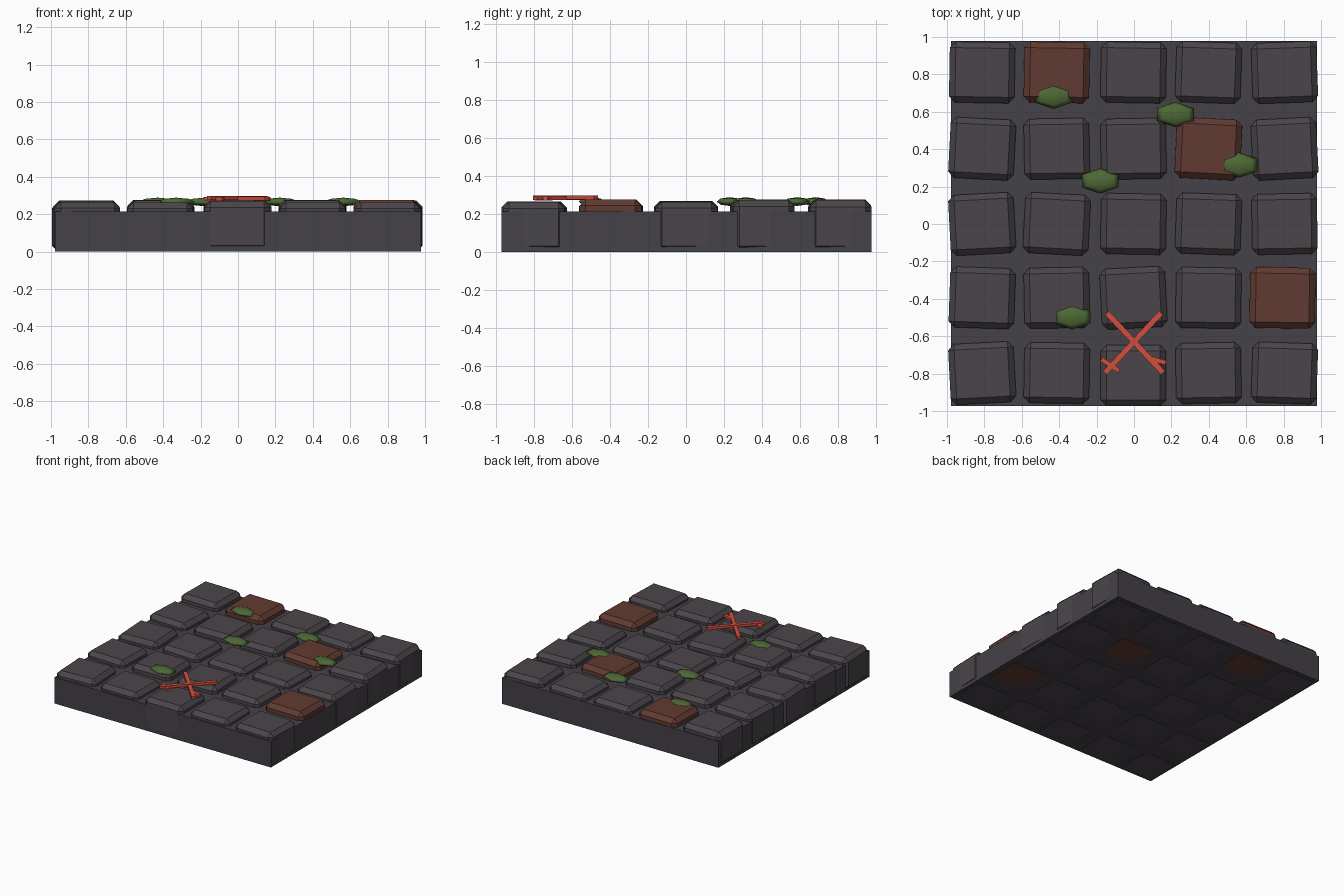
import bpy, bmesh, math, random
from mathutils import Matrix, Vector

if "Cube" in bpy.data.objects:
    bpy.data.objects.remove(bpy.data.objects["Cube"])

random.seed(4)


def material(name, rgb):
    m = bpy.data.materials.new(name)
    m.diffuse_color = (*rgb, 1)
    m.use_nodes = True
    m.node_tree.nodes["Principled BSDF"].inputs["Base Color"].default_value = m.diffuse_color
    return m


MORTAR = material("dark mortar", (0.060, 0.053, 0.065))
STONE = material("grey stone", (0.068, 0.060, 0.068))
RUST = material("rusty stone", (0.120, 0.044, 0.032))
MOSS = material("moss green", (0.075, 0.140, 0.035))
PAINT = material("red paint", (0.650, 0.075, 0.048))


def finish(bm, name, mat):
    me = bpy.data.meshes.new(name)
    bm.to_mesh(me)
    bm.free()
    me.materials.append(mat)
    ob = bpy.data.objects.new(name, me)
    bpy.context.collection.objects.link(ob)
    return ob


def block(name, mat, center, size, yaw=0.0, tilt=(0, 0), bevel=0.0):
    """Box with optional chamfered edges, tilted and turned about its centre."""
    bm = bmesh.new()
    bmesh.ops.create_cube(bm, size=1, matrix=Matrix.Diagonal((*size, 1)))
    if bevel:
        bmesh.ops.bevel(bm, geom=bm.edges[:], offset=bevel, segments=1,
                        affect='EDGES')
    rot = (Matrix.Rotation(yaw, 4, 'Z') @ Matrix.Rotation(tilt[0], 4, 'X')
           @ Matrix.Rotation(tilt[1], 4, 'Y'))
    bm.transform(Matrix.Translation(center) @ rot)
    return finish(bm, name, mat)


def bar(name, a, b, z, width=0.03, thick=0.02):
    """Flat bar between two points in plan."""
    a, b = Vector(a), Vector(b)
    d, mid = b - a, (a + b) / 2
    block(name, PAINT, (mid.x, mid.y, z), (d.length, width, thick),
          math.atan2(d.y, d.x))


# mortar bed
block("mortar_bed", MORTAR, (0, 0.003, 0.1075), (1.956, 1.95, 0.213))

# paving stones, each turned by a few degrees
cols = (-0.812, -0.413, -0.003, 0.398, 0.805)
rows = (-0.797, -0.395, 0.0, 0.402, 0.81)
yaws = ((3, -1, 0, 1, -2),
        (-2, 1, 3, -1, -1),
        (3, -3, -1, -2, 1),
        (-3, 1, 1, -3, 3),
        (-1, -1, -1, -2, 2))
rusty = {(4, 1), (3, 3), (1, 4)}
nudge = {(4, 1): (-0.011, 0), (2, 0): (0, -0.013)}
for r, y in enumerate(rows):
    for c, x in enumerate(cols):
        is_rust = (c, r) in rusty
        dx, dy = nudge.get((c, r), (0, 0))
        top = 0.277 if is_rust else random.uniform(0.262, 0.276)
        block(f"paving_stone_{r}_{c}", RUST if is_rust else STONE,
              (x + dx, y + dy, top / 2), (0.35, 0.325, top),
              math.radians(yaws[r][c]), bevel=0.032)

# moss tufts
for i, (x, y) in enumerate(((-0.43, 0.683), (0.222, 0.585), (0.562, 0.315),
                            (-0.18, 0.23), (-0.33, -0.497))):
    bm = bmesh.new()
    bmesh.ops.create_uvsphere(bm, u_segments=6, v_segments=4, radius=1)
    turn = math.pi / 2 if max(v.co.x for v in bm.verts) > 0.95 else 0
    bm.transform(Matrix.Translation((x, y, 0.266))
                 @ Matrix.Diagonal((0.113, 0.068, 0.023, 1))
                 @ Matrix.Rotation(turn, 4, 'Z'))
    for f in bm.faces:
        f.smooth = True
    finish(bm, f"moss_tuft_{i}", MOSS)

# painted cross with short side strokes
bar("cross_stroke_a", (-0.155, -0.795), (0.145, -0.475), 0.287)
bar("cross_stroke_b", (0.155, -0.795), (-0.145, -0.475), 0.284)
bar("short_stroke_left", (-0.175, -0.723), (-0.08, -0.785), 0.282, 0.025)
bar("short_stroke_right", (0.075, -0.715), (0.17, -0.742), 0.282, 0.025)
